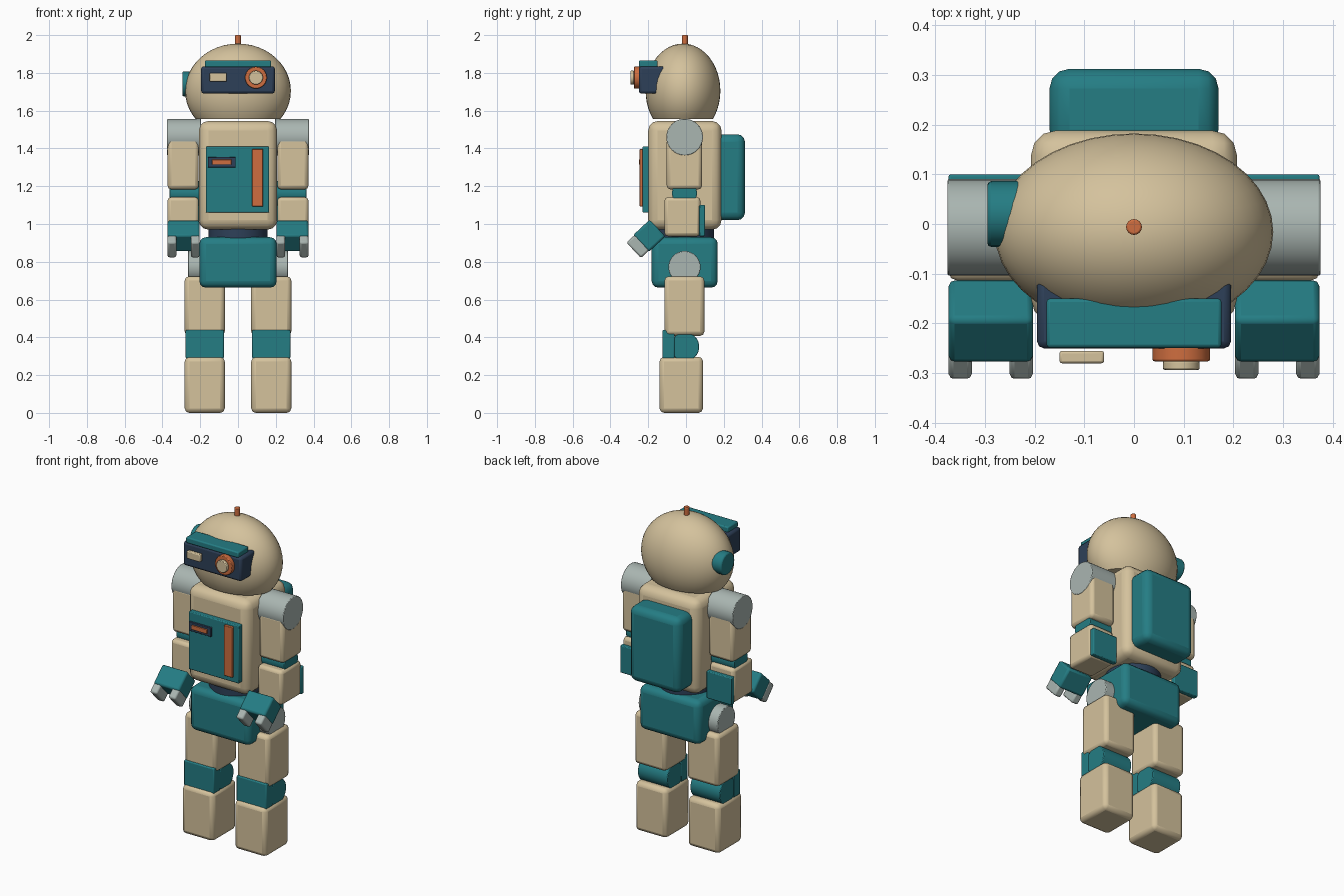
import bpy, bmesh, math
from mathutils import Matrix, Vector

if "Cube" in bpy.data.objects:
    bpy.data.objects.remove(bpy.data.objects["Cube"])


def material(name, rgb):
    m = bpy.data.materials.new(name)
    m.diffuse_color = (*rgb, 1)
    m.use_nodes = True
    m.node_tree.nodes["Principled BSDF"].inputs["Base Color"].default_value = m.diffuse_color
    return m


BEIGE = material("warm_beige", (0.66, 0.54, 0.335))
TEAL = material("deep_teal", (0.018, 0.205, 0.231))
ORANGE = material("burnt_orange", (0.62, 0.155, 0.05))
GREY = material("pale_grey", (0.40, 0.465, 0.44))
NAVY = material("dark_navy", (0.027, 0.051, 0.098))


def finish(name, bm, mat, bevel=0.0, segments=2):
    """Turn a bmesh into a shaded object with optional rounded edges."""
    mesh = bpy.data.meshes.new(name)
    bmesh.ops.recalc_face_normals(bm, faces=bm.faces)
    bm.to_mesh(mesh)
    bm.free()
    mesh.materials.append(mat)
    ob = bpy.data.objects.new(name, mesh)
    bpy.context.collection.objects.link(ob)
    if bevel:
        mod = ob.modifiers.new("rounded_edges", "BEVEL")
        mod.width = bevel
        mod.segments = segments
        mod.limit_method = "ANGLE"
        mod.angle_limit = math.radians(50)
    bpy.ops.object.select_all(action="DESELECT")
    ob.select_set(True)
    bpy.context.view_layer.objects.active = ob
    bpy.ops.object.shade_smooth_by_angle(angle=math.radians(50))
    return ob


def box(name, x, y, z, mat, bevel=0.01, segments=2):
    """Box from (min, max) ranges on each axis."""
    bm = bmesh.new()
    bmesh.ops.create_cube(bm, size=1)
    bmesh.ops.scale(bm, vec=[b - a for a, b in (x, y, z)], verts=bm.verts)
    ob = finish(name, bm, mat, bevel, segments)
    ob.location = [(a + b) / 2 for a, b in (x, y, z)]
    return ob


def cylinder(name, axis, centre, radius, length, mat, sides=32, bevel=0.004):
    bm = bmesh.new()
    bmesh.ops.create_cone(bm, cap_ends=True, segments=sides, radius1=radius,
                          radius2=radius, depth=length)
    if axis != "Z":
        turn = Matrix.Rotation(math.pi / 2, 3, "Y" if axis == "X" else "X")
        bmesh.ops.rotate(bm, matrix=turn, verts=bm.verts)
    ob = finish(name, bm, mat, bevel)
    ob.location = centre
    return ob


# Head: egg-shaped dome sliced flat at the neck
bm = bmesh.new()
bmesh.ops.create_uvsphere(bm, u_segments=40, v_segments=24, radius=1)
bmesh.ops.scale(bm, vec=(0.28, 0.198, 0.25), verts=bm.verts)
bmesh.ops.translate(bm, vec=(0, -0.016, 1.705), verts=bm.verts)
cut = bmesh.ops.bisect_plane(bm, geom=bm.verts[:] + bm.edges[:] + bm.faces[:],
                             plane_co=(0, 0, 1.555), plane_no=(0, 0, 1), clear_inner=True)
rim = [e for e in cut["geom_cut"] if isinstance(e, bmesh.types.BMEdge)]
bmesh.ops.contextual_create(bm, geom=rim)
finish("head", bm, BEIGE)

# Head fittings
cylinder("antenna", "Z", (0, -0.006, 1.965), 0.016, 0.07, ORANGE, 16)
cylinder("ear_disc", "X", (-0.235, 0.02, 1.742), 0.066, 0.12, TEAL, 24, 0.008)
box("visor", (-0.195, 0.195), (-0.25, -0.10), (1.69, 1.835), NAVY, 0.014)
box("visor_brow", (-0.176, 0.176), (-0.249, -0.15), (1.83, 1.866), TEAL, 0.007)
box("visor_display", (-0.15, -0.06), (-0.28, -0.255), (1.754, 1.80), BEIGE, 0.005)
cylinder("lens_ring", "Y", (0.095, -0.26, 1.775), 0.058, 0.032, ORANGE, 24)
cylinder("lens", "Y", (0.095, -0.284, 1.775), 0.037, 0.019, BEIGE, 24)

# Body
box("torso", (-0.207, 0.207), (-0.20, 0.188), (0.97, 1.545), BEIGE, 0.05, 3)
box("backpack", (-0.17, 0.17), (0.15, 0.312), (1.02, 1.475), TEAL, 0.04, 3)
cylinder("waist", "Z", (0, -0.008, 0.95), 0.155, 0.14, NAVY)
box("pelvis", (-0.205, 0.205), (-0.182, 0.168), (0.663, 0.93), TEAL, 0.036, 3)

# Chest panel and its controls
box("chest_panel", (-0.17, 0.165), (-0.23, -0.18), (1.06, 1.41), TEAL, 0.005)
box("chest_stripe", (0.075, 0.132), (-0.245, -0.22), (1.093, 1.397), ORANGE, 0.003)
box("chest_slot", (-0.16, -0.012), (-0.242, -0.22), (1.30, 1.355), NAVY, 0.003)
box("chest_slot_light", (-0.137, -0.035), (-0.249, -0.235), (1.315, 1.341), ORANGE, 0.002)

# Limbs, repeated on both sides
for side, s in (("left", -1), ("right", 1)):
    def span(a, b):
        return tuple(sorted((s * a, s * b)))

    # Arm
    cylinder(side + "_shoulder", "X", (s * 0.285, -0.007, 1.46), 0.097, 0.18, GREY)
    box(side + "_upper_arm", span(0.208, 0.373), (-0.102, 0.085), (1.183, 1.455), BEIGE, 0.02)
    cylinder(side + "_elbow", "X", (s * 0.285, -0.008, 1.163), 0.066, 0.156, TEAL)
    box(side + "_forearm", span(0.208, 0.373), (-0.114, 0.076), (0.935, 1.142), BEIGE, 0.018)
    box(side + "_forearm_plate", span(0.206, 0.373), (0.07, 0.10), (0.935, 1.10), TEAL, 0.005)

    # Hand pitched forward and down, with two gripper fingers
    centre = Vector((s * 0.288, -0.195, 0.937))
    turn = Matrix.Rotation(math.radians(43), 4, "X")
    grip = [box(side + "_hand", (-0.085, 0.085), (-0.061, 0.061), (-0.061, 0.061), TEAL, 0.012)]
    for label, f in (("inner", -1), ("outer", 1)):
        fx = tuple(sorted((f * s * 0.038, f * s * 0.085)))
        grip.append(box(side + "_" + label + "_finger", fx, (-0.112, -0.05),
                        (-0.056, 0.056), GREY, 0.01))
    for part in grip:
        part.location = centre + turn @ part.location
        part.rotation_euler.x = math.radians(43)

    # Leg
    cylinder(side + "_hip", "X", (s * 0.215, -0.008, 0.772), 0.085, 0.10, GREY)
    box(side + "_thigh", span(0.07, 0.282), (-0.114, 0.097), (0.408, 0.723), BEIGE, 0.022)
    cylinder(side + "_knee", "X", (s * 0.176, -0.006, 0.35), 0.076, 0.198, TEAL)
    box(side + "_knee_plate", span(0.075, 0.277), (-0.124, -0.06), (0.288, 0.44), TEAL, 0.006)
    box(side + "_shin", span(0.07, 0.282), (-0.14, 0.09), (0.0, 0.297), BEIGE, 0.024)
